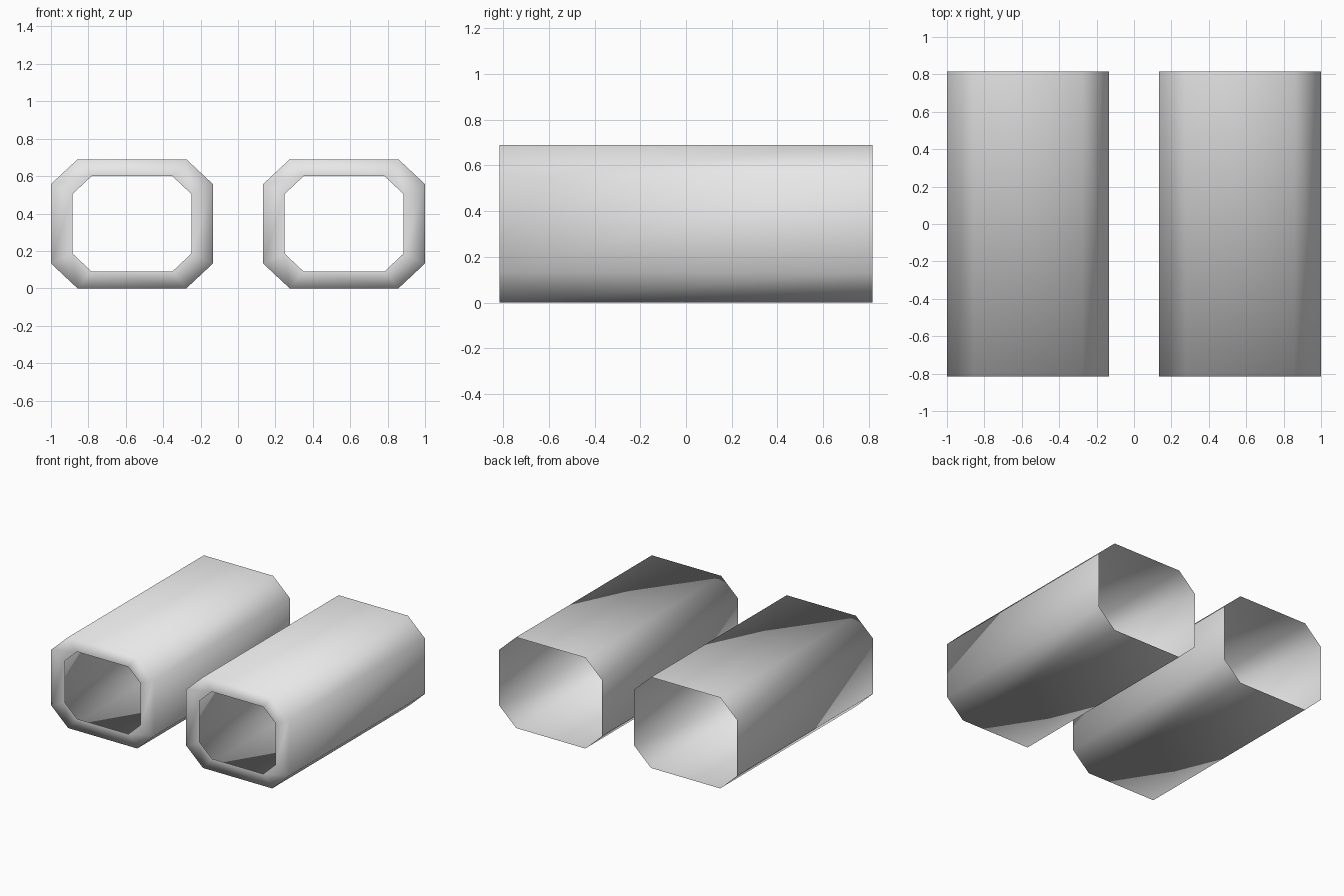
import bpy
import bmesh

cube = bpy.data.objects.get("Cube")
if cube:
    bpy.data.objects.remove(cube, do_unlink=True)

# Single plain grey
grey = bpy.data.materials.new("light_grey")
grey.use_nodes = True
colour = (0.8, 0.8, 0.8, 1.0)
grey.diffuse_color = colour
grey.node_tree.nodes["Principled BSDF"].inputs["Base Color"].default_value = colour

CENTRE_X, CENTRE_Z = 0.567, 0.345
HALF_LENGTH = 0.815


def octagon(half_w, half_h, cut_x, cut_z):
    """Rectangle with cut corners, counter-clockwise seen from the front."""
    w, h = half_w - cut_x, half_h - cut_z
    return [(w, -half_h), (half_w, -h), (half_w, h), (w, half_h),
            (-w, half_h), (-half_w, h), (-half_w, -h), (-w, -half_h)]


def tube(name, side):
    bm = bmesh.new()

    def ring(outline, y):
        return [bm.verts.new((side * (CENTRE_X + x), y, CENTRE_Z + z))
                for x, z in outline]

    outer = octagon(0.433, 0.345, 0.142, 0.133)
    inner = octagon(0.318, 0.255, 0.102, 0.096)
    # Front hole, front outer edge, open back edge
    rings = [ring(inner, -HALF_LENGTH), ring(outer, -HALF_LENGTH),
             ring(outer, HALF_LENGTH)]
    for a, b in zip(rings, rings[1:]):
        for i in range(len(a)):
            j = (i + 1) % len(a)
            face = [a[i], b[i], b[j], a[j]]
            bm.faces.new(face if side > 0 else face[::-1])
    for f in bm.faces:
        f.smooth = True
    mesh = bpy.data.meshes.new(name)
    bm.to_mesh(mesh)
    bm.free()
    mesh.materials.append(grey)
    obj = bpy.data.objects.new(name, mesh)
    bpy.context.collection.objects.link(obj)


# Mirrored pair of thin shells with a flat front rim
tube("left_tube", 1)
tube("right_tube", -1)
